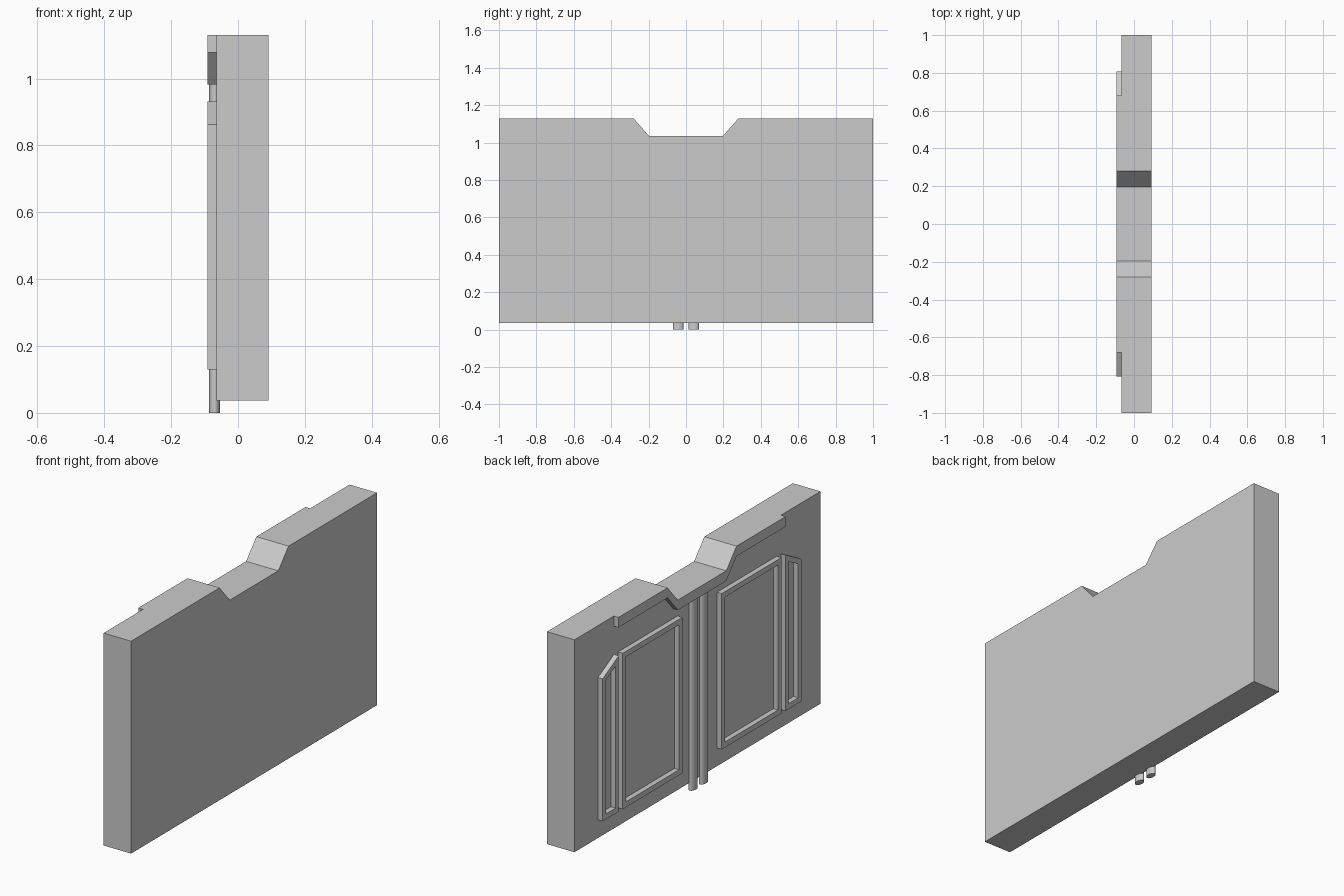
import bpy
import math

cube = bpy.data.objects.get("Cube")
if cube:
    bpy.data.objects.remove(cube, do_unlink=True)

grey = bpy.data.materials.new("plain_grey")
grey.use_nodes = True
grey.diffuse_color = (0.6, 0.6, 0.6, 1)
grey.node_tree.nodes["Principled BSDF"].inputs["Base Color"].default_value = (0.6, 0.6, 0.6, 1)

FRONT, BACK, RELIEF = 0.0915, -0.065, -0.0915
BOTTOM, TOP, DIP = 0.037, 1.13, 1.035
LIP = 0.052


def add_object(name, verts, faces):
    mesh = bpy.data.meshes.new(name)
    mesh.from_pydata(verts, [], faces)
    mesh.materials.append(grey)
    obj = bpy.data.objects.new(name, mesh)
    bpy.context.collection.objects.link(obj)
    return obj


def fix_normals(obj):
    bpy.ops.object.select_all(action='DESELECT')
    obj.select_set(True)
    bpy.context.view_layer.objects.active = obj
    bpy.ops.object.mode_set(mode='EDIT')
    bpy.ops.mesh.select_all(action='SELECT')
    bpy.ops.mesh.normals_make_consistent(inside=False)
    bpy.ops.object.mode_set(mode='OBJECT')


def slab(name, outline, x0, x1):
    """Extrude a (y, z) outline along x."""
    n = len(outline)
    verts = [(x, y, z) for x in (x0, x1) for y, z in outline]
    faces = [tuple(range(n)), tuple(range(n, 2 * n))]
    faces += [(i, (i + 1) % n, n + (i + 1) % n, n + i) for i in range(n)]
    fix_normals(add_object(name, verts, faces))


def frame(name, outer, inner, x0, x1):
    """Raised moulding between two matching (y, z) loops."""
    n = len(outer)
    verts = [(x, y, z) for x in (x0, x1) for loop in (outer, inner) for y, z in loop]
    order = (0, n, 3 * n, 2 * n)
    faces = []
    for i in range(n):
        j = (i + 1) % n
        for a, b in zip(order, order[1:] + order[:1]):
            faces.append((a + i, a + j, b + j, b + i))
    fix_normals(add_object(name, verts, faces))


def top_edge(end):
    """Upper silhouette with the central dip, from -y to +y."""
    half = [(end, TOP), (0.28, TOP), (0.197, DIP)]
    return [(-y, z) for y, z in half] + half[::-1]


# Main panel with dipped top
slab("panel", [(-1, BOTTOM)] + top_edge(1) + [(1, BOTTOM)], BACK, FRONT)

# Lip that follows the dipped top edge
edge = top_edge(0.68)
slab("top_lip", edge + [(y, z - LIP) for y, z in edge[::-1]], RELIEF, BACK)

# Mouldings and pipes, mirrored about the middle
main_outer = [(0.16, 0.13), (0.645, 0.13), (0.645, 0.932), (0.16, 0.932)]
main_inner = [(0.188, 0.158), (0.617, 0.158), (0.617, 0.904), (0.188, 0.904)]
side_outer = [(0.678, 0.13), (0.808, 0.13), (0.808, 0.863), (0.678, 0.932)]
side_inner = [(0.704, 0.158), (0.782, 0.158), (0.782, 0.847), (0.704, 0.888)]

for s, side in ((1, "rear"), (-1, "front")):
    for kind, outer, inner in (("large_frame", main_outer, main_inner),
                               ("side_frame", side_outer, side_inner)):
        frame(side + "_" + kind, [(s * y, z) for y, z in outer],
              [(s * y, z) for y, z in inner], RELIEF, BACK)

    height = DIP - LIP
    bpy.ops.mesh.primitive_cylinder_add(vertices=32, radius=1, depth=height,
                                        location=(-0.07, s * 0.042, height / 2))
    pipe = bpy.context.object
    pipe.name = side + "_pipe"
    pipe.scale = (0.0165, 0.028, 1)
    bpy.ops.object.transform_apply(location=False, rotation=False, scale=True)
    pipe.data.materials.append(grey)
    bpy.ops.object.shade_smooth_by_angle(angle=math.radians(35))
